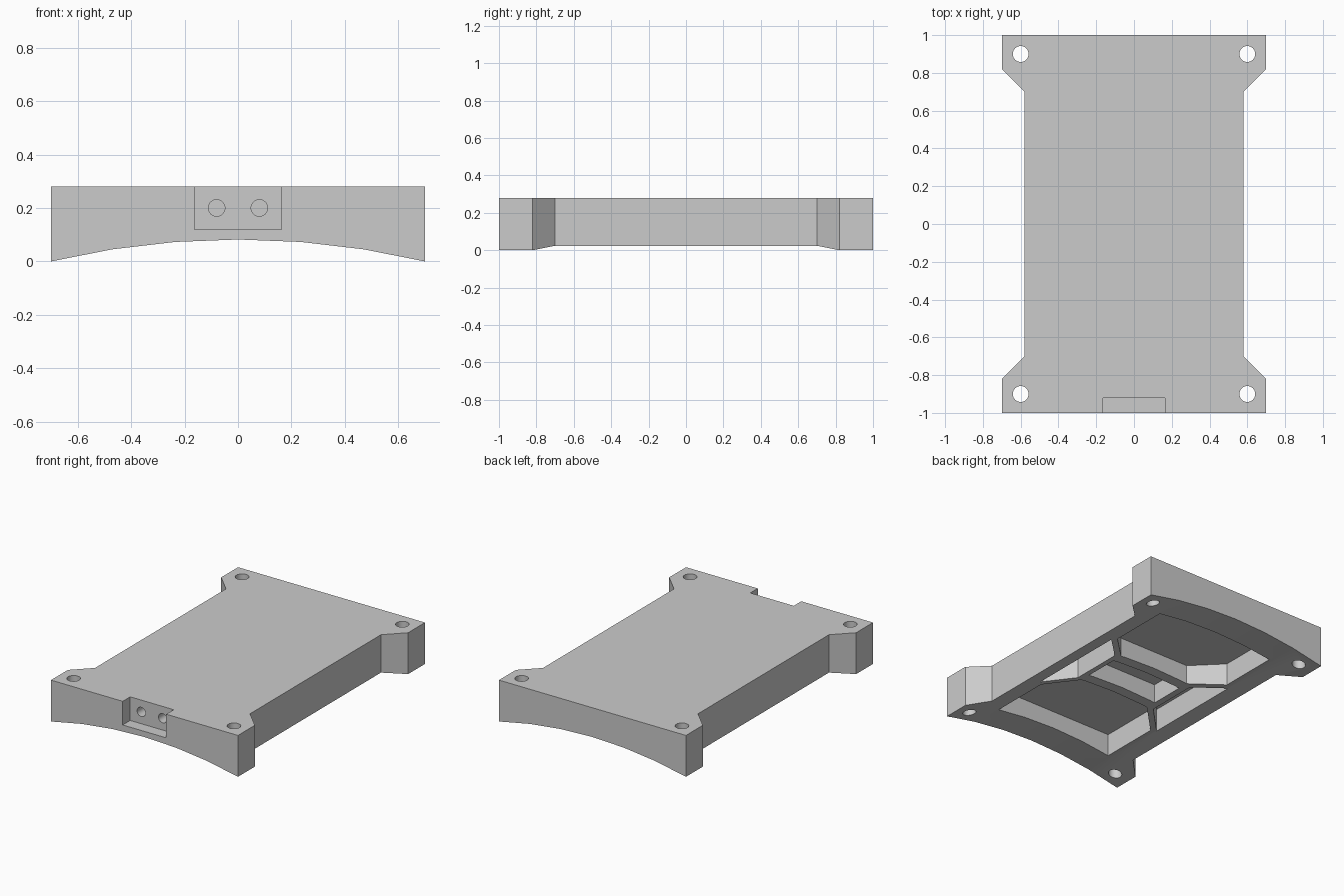
import bpy
import math
from mathutils import Matrix

if "Cube" in bpy.data.objects:
    bpy.data.objects.remove(bpy.data.objects["Cube"], do_unlink=True)
import bmesh

HEIGHT = 0.28
ARCH_RISE = 0.082
POCKET_TOP = 0.2
HALF_W = 0.7

grey = bpy.data.materials.new("plain_grey")
grey.use_nodes = True
colour = (0.6, 0.6, 0.6, 1)
grey.diffuse_color = colour
grey.node_tree.nodes["Principled BSDF"].inputs["Base Color"].default_value = colour


def prism(name, points, low, high, matrix=Matrix()):
    """Extrude a flat outline from low to high, then place it with a matrix."""
    bm = bmesh.new()
    base = bm.faces.new([bm.verts.new((x, y, low)) for x, y in points])
    grown = bmesh.ops.extrude_face_region(bm, geom=[base])["geom"]
    bmesh.ops.translate(bm, vec=(0, 0, high - low),
                        verts=[v for v in grown if isinstance(v, bmesh.types.BMVert)])
    bmesh.ops.transform(bm, matrix=matrix, verts=bm.verts)
    bmesh.ops.recalc_face_normals(bm, faces=bm.faces)
    mesh = bpy.data.meshes.new(name)
    bm.to_mesh(mesh)
    bm.free()
    mesh.materials.append(grey)
    obj = bpy.data.objects.new(name, mesh)
    bpy.context.collection.objects.link(obj)
    return obj


def circle(cx, cy, radius, sides=32):
    turns = [2 * math.pi * i / sides for i in range(sides)]
    return [(cx + radius * math.cos(t), cy + radius * math.sin(t)) for t in turns]


def rectangle(x, y0, y1):
    return [(-x, y0), (x, y0), (x, y1), (-x, y1)]


def cut(cutter):
    """Subtract a helper from the body and discard it."""
    cutter.hide_render = True
    mod = body.modifiers.new("cut", "BOOLEAN")
    mod.operation = "DIFFERENCE"
    mod.solver = "EXACT"
    mod.object = cutter
    bpy.context.view_layer.objects.active = body
    bpy.ops.object.modifier_apply(modifier=mod.name)
    bpy.data.objects.remove(cutter, do_unlink=True)


# Plate with a flared foot at each corner
quarter = [(HALF_W, 1), (HALF_W, 0.82), (0.58, 0.7)]
right_side = quarter + [(x, -y) for x, y in reversed(quarter)]
outline = right_side + [(-x, y) for x, y in reversed(right_side)]
body = prism("mounting_plate", outline, 0, HEIGHT)

# Shallow faceted arch along the underside
upright = Matrix.Rotation(math.pi / 2, 4, "X")
radius = (HALF_W ** 2 + ARCH_RISE ** 2) / (2 * ARCH_RISE)
half_angle = math.asin(HALF_W / radius)
arch = []
for i in range(7):
    angle = half_angle * (i / 3 - 1)
    arch.append((radius * math.sin(angle), ARCH_RISE - radius * (1 - math.cos(angle))))
arch += [(HALF_W + 0.1, 0), (HALF_W + 0.1, -0.1), (-HALF_W - 0.1, -0.1), (-HALF_W - 0.1, 0)]
cut(prism("arch_cutter", arch, -1.1, 1.1, upright))

# Underside pockets, leaving crossed ribs around a centre cell
end_pocket = [(-0.45, 0.79), (-0.45, 0.375), (-0.27, 0.195),
              (0.27, 0.195), (0.45, 0.375), (0.45, 0.79)]
side_pocket = [(0.48, -0.35), (0.48, 0.35), (0.31, 0.18), (0.31, -0.18)]
for s in (1, -1):
    cut(prism("end_pocket_cutter", [(x, s * y) for x, y in end_pocket], -0.1, POCKET_TOP))
    cut(prism("side_pocket_cutter", [(s * x, y) for x, y in side_pocket], -0.1, POCKET_TOP))
cut(prism("centre_pocket_cutter", rectangle(0.27, -0.12, 0.12), -0.1, POCKET_TOP))

# Bolt holes through the corners
for x in (-0.6, 0.6):
    for y in (-0.9, 0.9):
        cut(prism("bolt_hole_cutter", circle(x, y, 0.042), -0.1, HEIGHT + 0.1))

# Front notch with two blind holes in its back wall
cut(prism("notch_cutter", rectangle(0.163, -1.1, -0.92), 0.12, HEIGHT + 0.1))
for x in (-0.08, 0.08):
    cut(prism("pin_hole_cutter", circle(x, 0.2, 0.031), 0.84, 0.96, upright))

# Smooth hole walls, keep every other edge crisp
body.select_set(True)
bpy.context.view_layer.objects.active = body
bpy.ops.object.shade_smooth_by_angle(angle=math.radians(15))
